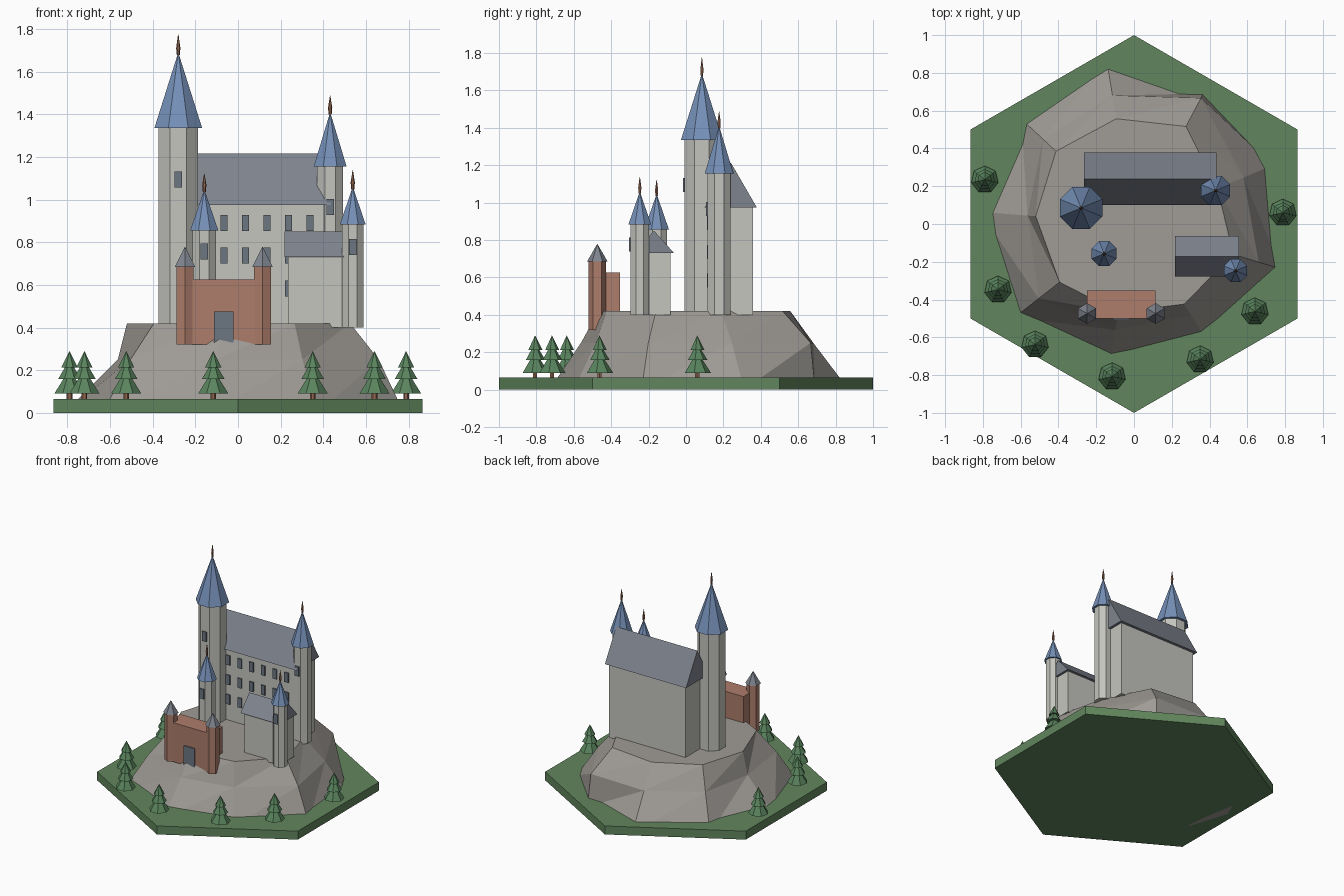
import bpy, math
from math import cos, sin, pi, radians

if "Cube" in bpy.data.objects:
    bpy.data.objects.remove(bpy.data.objects["Cube"])


def material(name, rgb):
    m = bpy.data.materials.new(name)
    m.diffuse_color = (*rgb, 1)
    m.use_nodes = True
    m.node_tree.nodes["Principled BSDF"].inputs["Base Color"].default_value = m.diffuse_color
    return m


GRASS = material("grass green", (0.12, 0.24, 0.11))
ROCK = material("rock grey", (0.35, 0.33, 0.305))
STONE = material("pale stone", (0.56, 0.56, 0.52))
SLATE = material("slate grey", (0.21, 0.23, 0.27))
BLUE = material("roof blue", (0.18, 0.28, 0.48))
BRICK = material("red brick", (0.42, 0.205, 0.145))
GLASS = material("window grey", (0.15, 0.18, 0.22))
PINE = material("pine green", (0.10, 0.23, 0.11))
WOOD = material("brown wood", (0.30, 0.14, 0.085))


def mesh_object(name, verts, faces, mat):
    me = bpy.data.meshes.new(name)
    me.from_pydata(verts, [], faces)
    me.materials.append(mat)
    ob = bpy.data.objects.new(name, me)
    bpy.context.collection.objects.link(ob)
    return ob


def loft(name, rings, mat, tri=False):
    """Skin equal-length rings of points, capped at both ends."""
    n = len(rings[0])
    verts = [p for r in rings for p in r]
    faces = [tuple(reversed(range(n))), tuple(range(len(verts) - n, len(verts)))]
    for k in range(len(rings) - 1):
        for i in range(n):
            j = (i + 1) % n
            a, b, c, d = k*n + i, k*n + j, (k+1)*n + j, (k+1)*n + i
            faces += [(a, b, c), (a, c, d)] if tri else [(a, b, c, d)]
    return mesh_object(name, verts, faces, mat)


def ring(x, y, z, r, n, start=0.0):
    return [(x + r*cos(start + 2*pi*i/n), y + r*sin(start + 2*pi*i/n), z) for i in range(n)]


def prism(name, x, y, z0, z1, r, n, mat, start=0.0):
    return loft(name, [ring(x, y, z0, r, n, start), ring(x, y, z1, r, n, start)], mat)


def cone(name, x, y, z0, z1, r, n, mat, start=0.0):
    verts = ring(x, y, z0, r, n, start) + [(x, y, z1)]
    faces = [tuple(reversed(range(n)))] + [(i, (i + 1) % n, n) for i in range(n)]
    return mesh_object(name, verts, faces, mat)


def box(name, x0, x1, y0, y1, z0, z1, mat):
    rings = [[(x0, y0, z), (x1, y0, z), (x1, y1, z), (x0, y1, z)] for z in (z0, z1)]
    return loft(name, rings, mat)


def gable_roof(name, x0, x1, y0, y1, z0, z1, mat):
    ym = (y0 + y1) / 2
    rings = [[(x, y0, z0), (x, y1, z0), (x, ym, z1)] for x in (x0, x1)]
    return loft(name, rings, mat)


def window(name, x, y, z, w=0.034, h=0.075):
    box(name, x - w/2, x + w/2, y - 0.009, y + 0.0005, z - h/2, z + h/2, GLASS)


def tower(name, x, y, wall, eave, z1, roof, apex, tip, win):
    """Eight-sided tower (wall, roof = flat-to-centre distances)."""
    k, s = 1 / cos(pi/8), pi/8
    prism(name + "_wall", x, y, 0.40, z1, wall*k, 8, STONE, s)
    cone(name + "_roof", x, y, eave, apex, roof*k, 8, BLUE, s)
    loft(name + "_finial", [ring(x, y, apex - 0.012, 0.007, 6), ring(x, y, apex + 0.02, 0.010, 6),
                            ring(x, y, tip, 0.001, 6)], WOOD)
    window(name + "_window", x, y - wall, win)


# hexagonal grass plate
prism("grass_base", 0, 0, 0, 0.066, 1.0, 6, GRASS, pi/2)

# rock hill: angle, radius at grass level, at middle, at top
hill = [(-142, 0.76, 0.64, 0.50), (-100, 0.695, 0.57, 0.475), (-58, 0.67, 0.57, 0.50),
        (-17, 0.78, 0.69, 0.55), (23, 0.75, 0.63, 0.48), (62, 0.775, 0.755, 0.585),
        (99.5, 0.83, 0.69, 0.565), (137, 0.775, 0.66, 0.565), (175.5, 0.748, 0.565, 0.522)]


def hill_ring(z, radius):
    return [(radius(h)*cos(radians(h[0])), radius(h)*sin(radians(h[0])), z) for h in hill]


loft("rock_hill", [hill_ring(0.0, lambda h: h[1] + 0.37*(h[1] - h[2])),
                   hill_ring(0.25, lambda h: h[2]),
                   hill_ring(0.42, lambda h: h[3])], ROCK, tri=True)

# main hall with its window grid
box("hall_walls", -0.245, 0.416, 0.12, 0.357, 0.40, 0.98, STONE)
gable_roof("hall_roof", -0.265, 0.436, 0.10, 0.378, 0.975, 1.215, SLATE)
for row in range(3):
    for col in range(6):
        window("hall_window", -0.167 + 0.101*col, 0.12, 0.89 - 0.153*row)

# side wing
box("wing_walls", 0.235, 0.54, -0.258, -0.083, 0.40, 0.735, STONE)
gable_roof("wing_roof", 0.217, 0.557, -0.278, -0.064, 0.73, 0.85, SLATE)

# towers
tower("great_tower", -0.28, 0.085, 0.093, 1.335, 1.34, 0.112, 1.69, 1.775, 1.093)
tower("hall_tower", 0.432, 0.177, 0.061, 1.155, 1.16, 0.077, 1.41, 1.487, 0.965)
tower("court_turret", -0.158, -0.157, 0.056, 0.855, 0.86, 0.066, 1.047, 1.122, 0.757)
tower("wing_turret", 0.538, -0.247, 0.050, 0.882, 0.887, 0.061, 1.06, 1.138, 0.777)

# brick gatehouse
box("gatehouse", -0.248, 0.115, -0.50, -0.353, 0.32, 0.625, BRICK)
box("gate_door", -0.112, -0.02, -0.5095, -0.4995, 0.33, 0.475, GLASS)
for gx in (-0.248, 0.115):
    prism("gate_turret", gx, -0.474, 0.32, 0.69, 0.046, 6, BRICK, pi/2)
    cone("gate_turret_roof", gx, -0.474, 0.685, 0.78, 0.055, 6, SLATE, pi/2)

# pine trees
for tx, ty in [(-0.79, 0.235), (-0.72, -0.347), (-0.524, -0.638), (-0.116, -0.807),
               (0.35, -0.717), (0.64, -0.463), (0.788, 0.06)]:
    prism("tree_trunk", tx, ty, 0.06, 0.10, 0.013, 6, WOOD)
    for z0, z1, r in [(0.09, 0.205, 0.073), (0.158, 0.25, 0.055), (0.213, 0.29, 0.039)]:
        cone("tree_branches", tx, ty, z0, z1, r, 7, PINE, pi/2)
